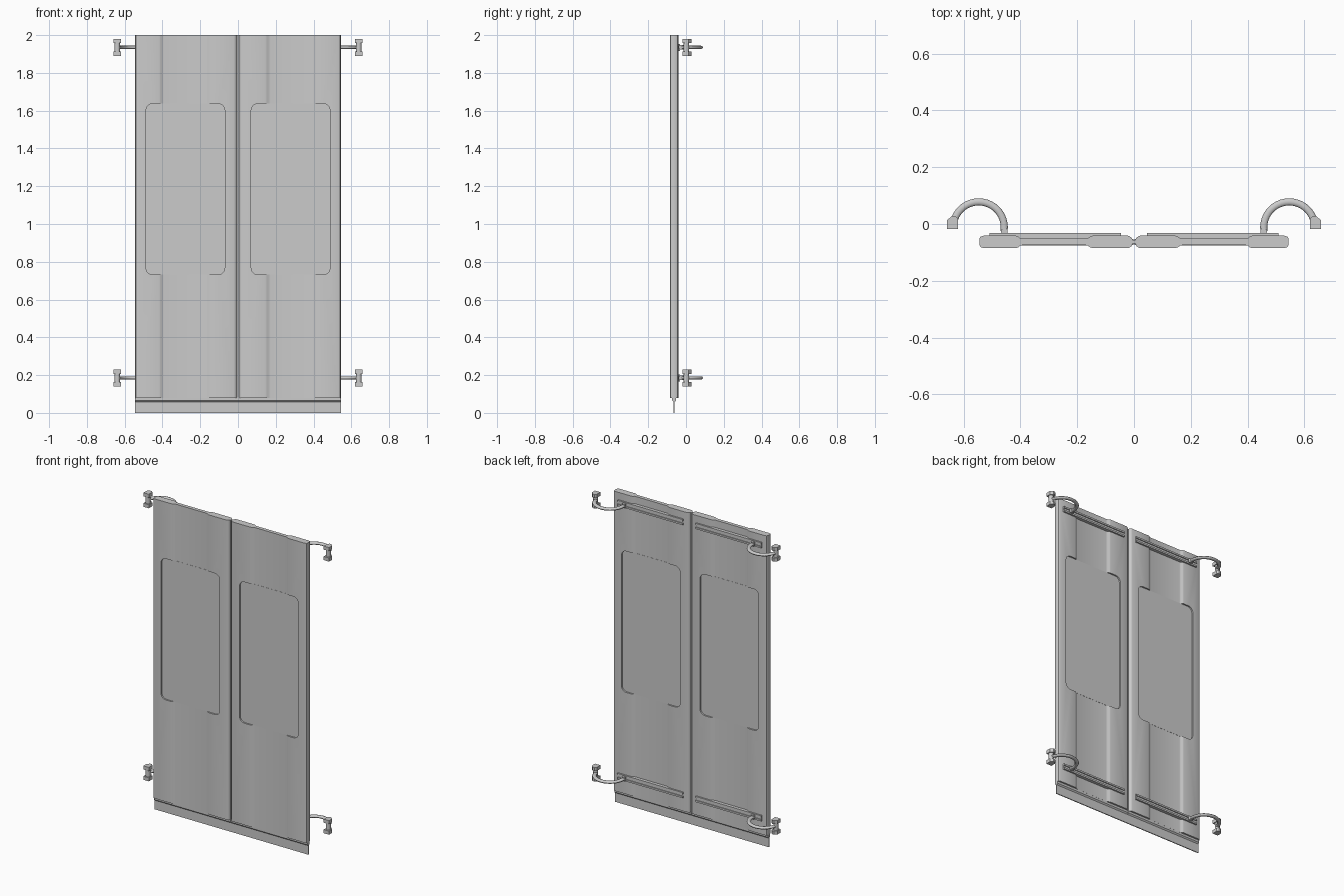
import bpy, bmesh, math

if "Cube" in bpy.data.objects:
    bpy.data.objects.remove(bpy.data.objects["Cube"])

grey = bpy.data.materials.new("brushed_grey")
grey.diffuse_color = (0.6, 0.6, 0.6, 1)
grey.use_nodes = True
grey.node_tree.nodes["Principled BSDF"].inputs["Base Color"].default_value = grey.diffuse_color


def prism(name, pts, lo, hi, axis="z", smooth=True):
    """Extrude a closed outline along z, y or x between lo and hi."""
    place = {"z": lambda a, b, h: (a, b, h),
             "y": lambda a, b, h: (a, h, b),
             "x": lambda a, b, h: (h, a, b)}[axis]
    bm = bmesh.new()
    face = bm.faces.new([bm.verts.new(place(a, b, lo)) for a, b in pts])
    ext = bmesh.ops.extrude_face_region(bm, geom=[face])["geom"]
    step = place(0, 0, hi - lo)
    bmesh.ops.translate(bm, vec=step, verts=[v for v in ext if isinstance(v, bmesh.types.BMVert)])
    bmesh.ops.recalc_face_normals(bm, faces=bm.faces)
    me = bpy.data.meshes.new(name)
    bm.to_mesh(me)
    bm.free()
    me.materials.append(grey)
    ob = bpy.data.objects.new(name, me)
    bpy.context.collection.objects.link(ob)
    if smooth:
        bpy.ops.object.select_all(action="DESELECT")
        bpy.context.view_layer.objects.active = ob
        ob.select_set(True)
        bpy.ops.object.shade_smooth_by_angle(angle=math.radians(35))
    return ob


def box(name, x, y, z):
    return prism(name, [(x[0], y[0]), (x[1], y[0]), (x[1], y[1]), (x[0], y[1])],
                 z[0], z[1], smooth=False)


def round_rect(x0, x1, z0, z1, r, n=5):
    pts = []
    for i, (cx, cz) in enumerate([(x1 - r, z1 - r), (x0 + r, z1 - r),
                                  (x0 + r, z0 + r), (x1 - r, z0 + r)]):
        for k in range(n + 1):
            a = math.radians(90 * (i + k / n))
            pts.append((cx + r * math.cos(a), cz + r * math.sin(a)))
    return pts


MID = -0.063                       # middle plane of the leaves
# half of the leaf cross-section: distance from centre, half thickness
HALF = [(0.006, 0.009), (0.009, 0.015), (0.016, 0.02), (0.022, 0.022), (0.145, 0.022),
        (0.153, 0.020), (0.163, 0.013), (0.172, 0.0115), (0.393, 0.0115), (0.401, 0.013),
        (0.409, 0.020), (0.417, 0.022), (0.53, 0.022), (0.541, 0.018), (0.545, 0.010)]

for s, side in ((-1, "left"), (1, "right")):
    def span(a, b):
        return sorted((s * a, s * b))

    # door leaf with a rounded window opening
    outline = [(s * x, MID - t) for x, t in HALF] + [(s * x, MID + t) for x, t in reversed(HALF)]
    leaf = prism(side + "_leaf", outline, 0.08, 2.0)
    wx = span(0.07, 0.487)
    window = round_rect(wx[0], wx[1], 0.732, 1.637, 0.035)
    cutter = prism("window_cutter", window, -0.2, 0.1, "y", False)
    cutter.hide_render = True
    mod = leaf.modifiers.new("window", "BOOLEAN")
    mod.operation = "DIFFERENCE"
    mod.solver = "EXACT"
    mod.object = cutter
    bpy.context.view_layer.objects.active = leaf
    bpy.ops.object.modifier_apply(modifier="window")
    bpy.data.objects.remove(cutter)

    # window pane
    prism(side + "_pane", window, MID - 0.0125, MID + 0.0125, "y", False)

    # bottom seal: holder tapering into a thin blade
    seal = [(MID - 0.011, 0.081), (MID - 0.011, 0.066), (MID - 0.003, 0.058),
            (MID - 0.003, 0.0), (MID + 0.003, 0.0), (MID + 0.003, 0.058),
            (MID + 0.011, 0.066), (MID + 0.011, 0.081)]
    sx = span(0.001, 0.545)
    prism(side + "_bottom_seal", seal, sx[0], sx[1], "x", False)

    # rubber strip on the meeting edge
    box(side + "_edge_strip", span(0.0005, 0.008), (MID - 0.006, MID + 0.006), (0.08, 2.0))

    for zc, level in ((1.935, "upper"), (0.185, "lower")):
        tag = side + "_" + level
        # guide channel on the back
        rx = span(0.045, 0.51)
        rail = [(-0.054, -0.018), (-0.031, -0.018), (-0.031, -0.007), (-0.037, -0.007),
                (-0.037, 0.007), (-0.031, 0.007), (-0.031, 0.018), (-0.054, 0.018)]
        prism(tag + "_rail", [(y, zc + z) for y, z in rail], rx[0], rx[1], "x", False)

        # roller riding in the channel
        ring = [(s * 0.457 + 0.012 * math.cos(k * math.pi / 6),
                 -0.026 + 0.012 * math.sin(k * math.pi / 6)) for k in range(12)]
        prism(tag + "_roller", ring, zc - 0.012, zc + 0.012)

        # curved swing arm, flattened in height
        cu = bpy.data.curves.new(tag + "_arm", "CURVE")
        cu.dimensions = "3D"
        cu.bevel_depth = 0.0125
        cu.bevel_resolution = 2
        cu.use_fill_caps = True
        sp = cu.splines.new("POLY")
        n = 20
        sp.points.add(n)
        for k in range(n + 1):
            a = math.radians(-8 + 178 * k / n)
            sp.points[k].co = (s * (0.547 - 0.09 * math.cos(a)),
                               -0.012 + 0.09 * math.sin(a), 0, 1)
        cu.materials.append(grey)
        arm = bpy.data.objects.new(tag + "_arm", cu)
        arm.location.z = zc
        arm.scale.z = 0.7
        bpy.context.collection.objects.link(arm)

        # pivot post: slim middle with a wider cap at each end
        cap = [(0.658, -0.018), (0.62, -0.018), (0.62, 0.018), (0.63, 0.028),
               (0.642, 0.028), (0.658, 0.014)]
        for lo, hi, end in ((-0.045, -0.022, "bottom"), (0.022, 0.045, "top")):
            prism(tag + "_post_" + end, [(s * x, y) for x, y in cap], zc + lo, zc + hi, "z", False)
        core = [(s * (0.639 + 0.015 * math.cos(k * math.pi / 6)),
                 0.002 + 0.015 * math.sin(k * math.pi / 6)) for k in range(12)]
        prism(tag + "_post_core", core, zc - 0.024, zc + 0.024)
